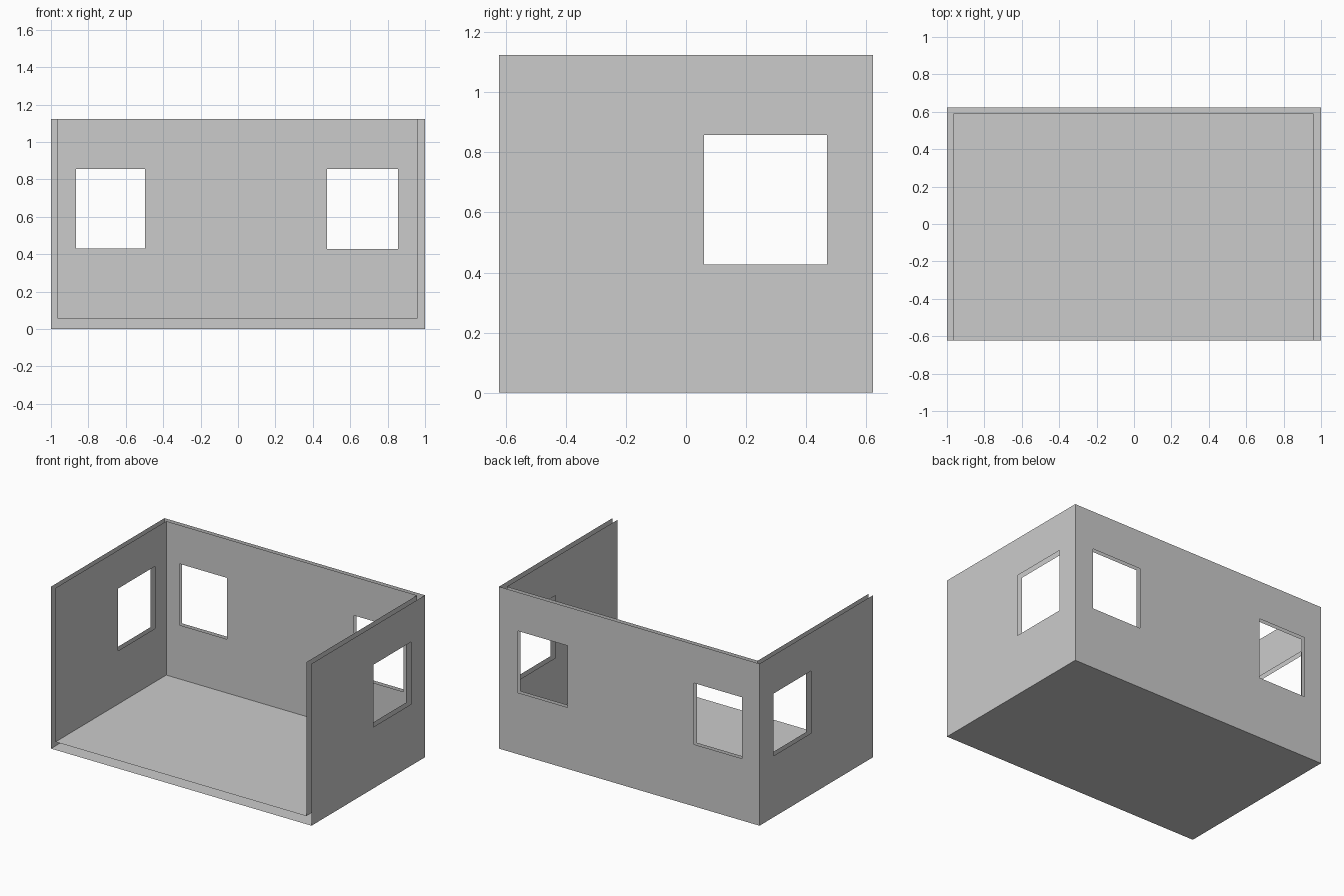
import bpy, bmesh
from mathutils import Vector

if "Cube" in bpy.data.objects:
    bpy.data.objects.remove(bpy.data.objects["Cube"])

FRONT, TOP = -0.622, 1.124
BACK_WINDOWS = [(-0.865, -0.498, 0.43, 0.855), (0.475, 0.855, 0.427, 0.855)]
SIDE_WINDOWS = [(0.06, 0.47, 0.426, 0.858)]


def panel(name, axis, pos, u, v, facing, holes=()):
    """Thin sheet across one axis, with rectangular openings left out."""
    us = sorted({*u, *(c for h in holes for c in h[:2])})
    vs = sorted({*v, *(c for h in holes for c in h[2:])})
    normal = Vector()
    normal[axis] = facing
    bm = bmesh.new()

    def point(a, b):
        p = [a, b]
        p.insert(axis, pos)
        return bm.verts.new(p)

    grid = [[point(a, b) for b in vs] for a in us]
    for i in range(len(us) - 1):
        for j in range(len(vs) - 1):
            a, b = (us[i] + us[i + 1]) / 2, (vs[j] + vs[j + 1]) / 2
            if any(h[0] < a < h[1] and h[2] < b < h[3] for h in holes):
                continue
            face = bm.faces.new((grid[i][j], grid[i + 1][j],
                                 grid[i + 1][j + 1], grid[i][j + 1]))
            face.normal_update()
            if face.normal.dot(normal) < 0:
                face.normal_flip()
    mesh = bpy.data.meshes.new(name)
    bm.to_mesh(mesh)
    bm.free()
    obj = bpy.data.objects.new(name, mesh)
    bpy.context.collection.objects.link(obj)


def shell(prefix, left, right, back, floor, out):
    """Floor and three walls; open at the front and the top."""
    panel(prefix + "_floor", 2, floor, (left, right), (FRONT, back), -out)
    panel(prefix + "_back_wall", 1, back, (left, right), (floor, TOP), out, BACK_WINDOWS)
    panel(prefix + "_left_wall", 0, left, (FRONT, back), (floor, TOP), -out, SIDE_WINDOWS)
    panel(prefix + "_right_wall", 0, right, (FRONT, back), (floor, TOP), out, SIDE_WINDOWS)


# Outside skin and room lining, with an uncapped gap between them
shell("outer", -1.0, 1.0, 0.622, 0.0, 1)
shell("inner", -0.965, 0.96, 0.592, 0.056, -1)
